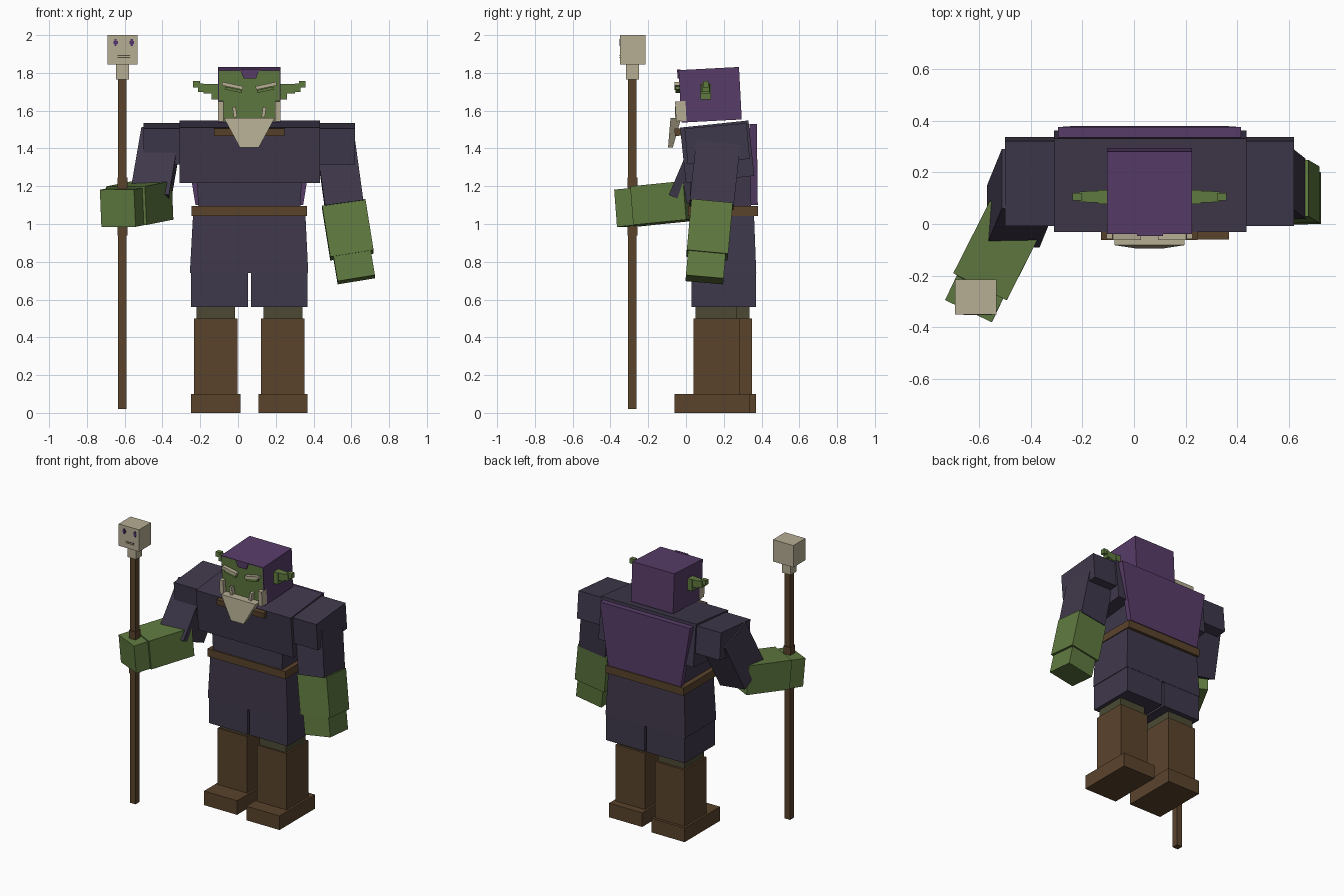
import bpy, bmesh, math
from mathutils import Vector, Matrix

if "Cube" in bpy.data.objects:
    bpy.data.objects.remove(bpy.data.objects["Cube"])

CX = 0.06  # body centre line


def material(name, rgb):
    lin = [((c / 255 + 0.055) / 1.055) ** 2.4 for c in rgb]
    m = bpy.data.materials.new(name)
    m.diffuse_color = (*lin, 1)
    m.use_nodes = True
    m.node_tree.nodes["Principled BSDF"].inputs["Base Color"].default_value = m.diffuse_color
    return m


CLOTH = material("dark cloth", (63, 56, 75))
PURPLE = material("purple cloth", (87, 60, 104))
GREEN = material("green skin", (96, 122, 64))
BROWN = material("brown leather", (90, 67, 44))
BONE = material("bone", (182, 173, 147))
OLIVE = material("olive trousers", (76, 73, 52))
SLIT = material("dark slit", (80, 74, 64))
VIOLET = material("violet eye", (84, 52, 110))


def solid(name, mat, low, high):
    """Solid between two four-cornered sections."""
    bm = bmesh.new()
    v = [bm.verts.new(p) for p in (*low, *high)]
    for f in ((0, 1, 2, 3), (4, 5, 6, 7), (0, 1, 5, 4), (1, 2, 6, 5), (2, 3, 7, 6), (3, 0, 4, 7)):
        bm.faces.new([v[i] for i in f])
    bmesh.ops.recalc_face_normals(bm, faces=bm.faces)
    me = bpy.data.meshes.new(name)
    bm.to_mesh(me)
    bm.free()
    me.materials.append(mat)
    ob = bpy.data.objects.new(name, me)
    bpy.context.collection.objects.link(ob)
    return ob


def rect(x0, x1, y0, y1, z):
    return [Vector(p) for p in ((x0, y0, z), (x1, y0, z), (x1, y1, z), (x0, y1, z))]


def taper(name, mat, low, high):
    return solid(name, mat, rect(*low), rect(*high))


def box(name, mat, x, y, z, pitch=0, roll=0):
    """Box from ranges, turned about its centre."""
    c = Vector((sum(x) / 2, sum(y) / 2, sum(z) / 2))
    m = Matrix.Rotation(math.radians(pitch), 3, 'X') @ Matrix.Rotation(math.radians(roll), 3, 'Y')
    turn = lambda ps: [c + m @ (p - c) for p in ps]
    return solid(name, mat, turn(rect(*x, *y, z[0])), turn(rect(*x, *y, z[1])))


def limb(name, mat, a, b, w, d, side=(1, 0, 0)):
    """Square-cut limb from a to b, w wide along side and d deep."""
    a, b = Vector(a), Vector(b)
    axis = (b - a).normalized()
    s = Vector(side)
    s = (s - axis * s.dot(axis)).normalized()
    t = axis.cross(s)
    ring = lambda p: [p + s * i * w / 2 + t * j * d / 2 for i, j in ((-1, -1), (1, -1), (1, 1), (-1, 1))]
    return solid(name, mat, ring(a), ring(b))


# Legs, the left one a little further forward
for side, tag, dy in ((-1, "right", 0.065), (1, "left", 0)):
    c = CX + side * 0.178
    box(tag + "_foot", BROWN, (c - 0.13, c + 0.13), (-0.06 + dy / 2, 0.337 + dy / 2), (0, 0.10))
    box(tag + "_boot", BROWN, (c - 0.115, c + 0.115), (0.04 + dy, 0.285 + dy), (0.10, 0.50))
    box(tag + "_trouser", OLIVE, (c - 0.103, c + 0.103), (0.05 + dy, 0.27 + dy), (0.50, 0.60))
    o, i = CX + side * 0.308, CX + side * 0.008
    box(tag + "_coat_tail", CLOTH, (min(o, i), max(o, i)), (0.03, 0.37), (0.56, 0.74))

# Coat, belt and torso
taper("coat_skirt", CLOTH, (-0.255, 0.372, 0.025, 0.372, 0.74), (-0.238, 0.357, 0.03, 0.36, 1.05))
box("belt", BROWN, (-0.246, 0.364), (0.01, 0.38), (1.042, 1.096))
taper("waist", CLOTH, (-0.21, 0.33, 0.02, 0.345, 1.09), (-0.22, 0.34, 0.02, 0.34, 1.27))
box("chest", CLOTH, (-0.31, 0.435), (-0.017, 0.347), (1.235, 1.53), pitch=6)
box("collar", BROWN, (-0.127, 0.245), (-0.06, 0.0), (1.468, 1.507), pitch=5)
taper("cape", PURPLE, (-0.225, 0.345, 0.343, 0.38, 1.10), (-0.295, 0.415, 0.335, 0.375, 1.53))
for side in (-1, 1):
    x = sorted((CX + side * 0.37, CX + side * 0.56))
    box("shoulder", CLOTH, x, (0.0, 0.33), (1.33, 1.52), pitch=5)

# Hanging left arm
limb("left_sleeve", CLOTH, (0.518, 0.17, 1.42), (0.562, 0.135, 1.10), 0.205, 0.235)
limb("left_forearm", GREEN, (0.560, 0.137, 1.105), (0.603, 0.112, 0.835), 0.232, 0.22)
limb("left_hand", GREEN, (0.603, 0.11, 0.845), (0.626, 0.098, 0.705), 0.20, 0.20)

# Right arm reaching forward with the staff
limb("right_sleeve", CLOTH, (-0.41, 0.17, 1.45), (-0.467, 0.03, 1.12), 0.205, 0.25)
limb("right_forearm", GREEN, (-0.45, 0.045, 1.125), (-0.592, -0.235, 1.097), 0.232, 0.205, (0.88, -0.47, 0))
limb("right_hand", GREEN, (-0.592, -0.235, 1.092), (-0.637, -0.33, 1.083), 0.20, 0.198, (0.88, -0.47, 0))

# Staff with skull
SX, SY = -0.612, -0.284


def staff_part(name, mat, r, z0, z1):
    box(name, mat, (SX - r, SX + r), (SY - r, SY + r), (z0, z1))


staff_part("staff", BROWN, 0.022, 0.02, 1.77)
staff_part("lower_grip", BROWN, 0.027, 0.94, 0.985)
staff_part("upper_grip", BROWN, 0.027, 1.19, 1.245)
staff_part("skull_neck", BONE, 0.034, 1.765, 1.85)
box("skull", BONE, (SX - 0.08, SX + 0.08), (-0.35, -0.215), (1.845, 2.0))
for x in (SX - 0.036, SX + 0.05):
    box("skull_eye", VIOLET, (x - 0.006, x + 0.006), (-0.353, -0.349), (1.942, 1.979))
    box("skull_eye_bar", VIOLET, (x - 0.012, x + 0.012), (-0.3525, -0.349), (1.952, 1.969))
for z in (1.882, 1.892):
    box("skull_mouth", SLIT, (SX - 0.025, SX + 0.04), (-0.352, -0.349), (z - 0.002, z + 0.002))

# Hooded head with the face inset in its front
head = box("head", PURPLE, (-0.105, 0.225), (-0.032, 0.288), (1.545, 1.823), pitch=3)
head.data.materials.append(GREEN)
bm = bmesh.new()
bm.from_mesh(head.data)
face = min(bm.faces, key=lambda f: f.normal.y)
bmesh.ops.inset_individual(bm, faces=[face], thickness=0.008)
face.material_index = 1
bm.to_mesh(head.data)
bm.free()

# Hair point on the forehead
taper("forehead_point", PURPLE, (0.03, 0.095, -0.045, -0.03, 1.77), (0.012, 0.113, -0.047, -0.03, 1.817))

for side in (-1, 1):
    def span(a, b):
        return sorted((CX + side * a, CX + side * b))

    # Stepped ear
    box("ear_base", GREEN, span(0.16, 0.20), (0.078, 0.132), (1.66, 1.742))
    box("ear_middle", GREEN, span(0.20, 0.243), (0.083, 0.127), (1.69, 1.742))
    box("ear_outer", GREEN, span(0.243, 0.272), (0.085, 0.125), (1.70, 1.745))
    box("ear_tip", GREEN, span(0.262, 0.298), (0.09, 0.12), (1.722, 1.757))
    # Brow, whisker and tusk
    box("brow", BONE, span(0.033, 0.145), (-0.062, -0.03), (1.722, 1.741), roll=-12 * side)
    box("eye_ridge", GREEN, span(0.04, 0.13), (-0.055, -0.03), (1.703, 1.718), roll=-12 * side)
    box("whisker", BONE, span(0.137, 0.166), (-0.055, 0.0), (1.545, 1.65), pitch=3)
    box("tusk", BONE, span(0.068, 0.086), (-0.058, -0.025), (1.565, 1.62), roll=8 * side)

# Beard
taper("beard", BONE, (0.01, 0.11, -0.095, -0.07, 1.405), (-0.075, 0.195, -0.082, -0.025, 1.562))
